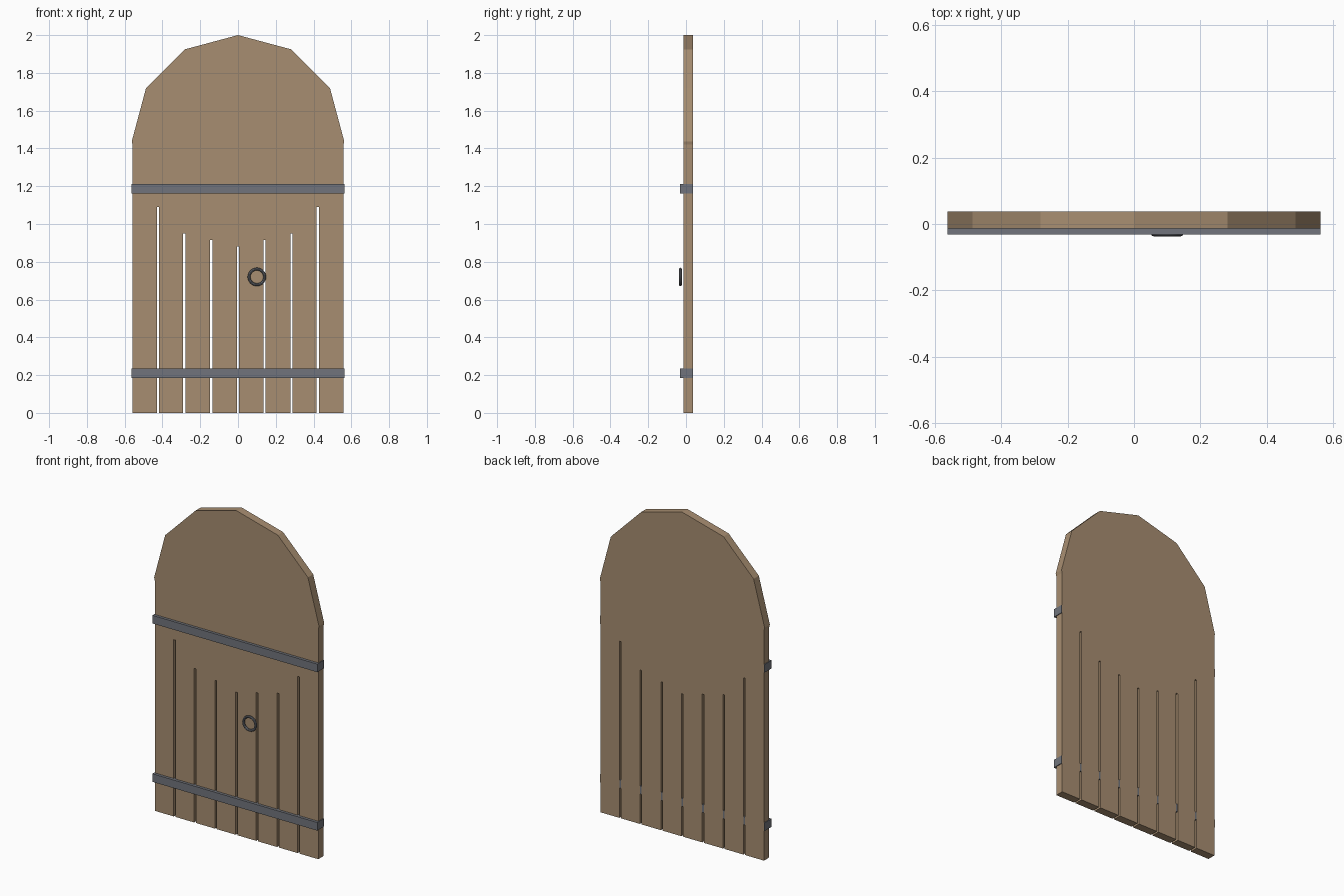
import bpy, bmesh
from math import cos, sin, pi, radians
from mathutils import Matrix

cube = bpy.data.objects.get("Cube")
if cube:
    bpy.data.objects.remove(cube, do_unlink=True)


def material(name, rgb):
    m = bpy.data.materials.new(name)
    m.use_nodes = True
    color = (*rgb, 1)
    m.diffuse_color = color
    m.node_tree.nodes["Principled BSDF"].inputs["Base Color"].default_value = color
    return m


def add_object(name, bm, mat):
    bmesh.ops.recalc_face_normals(bm, faces=bm.faces)
    mesh = bpy.data.meshes.new(name)
    bm.to_mesh(mesh)
    bm.free()
    mesh.materials.append(mat)
    obj = bpy.data.objects.new(name, mesh)
    bpy.context.collection.objects.link(obj)
    return obj


wood = material("oak brown", (0.39, 0.27, 0.165))
iron = material("iron grey", (0.165, 0.175, 0.2))

FRONT, BACK = -0.014, 0.037
HALF, RADIUS, SPRING = 0.558, 0.5625, 1.4375
GAP = 0.006

# Door panel: planks parted by slots below, faceted arch above
slots = [(-0.423, 1.09), (-0.284, 0.95), (-0.142, 0.915), (0, 0.88),
         (0.14, 0.915), (0.283, 0.95), (0.422, 1.09)]
outline = [(-HALF, 0)]
for x, top in slots:
    outline += [(x - GAP, 0), (x - GAP, top), (x + GAP, top), (x + GAP, 0)]
outline += [(HALF, 0), (HALF, 1.42)]
outline += [(RADIUS * cos(i * pi / 6), SPRING + RADIUS * sin(i * pi / 6)) for i in range(7)]
outline.append((-HALF, 1.42))

bm = bmesh.new()
face = bm.faces.new([bm.verts.new((x, FRONT, z)) for x, z in outline])
ext = bmesh.ops.extrude_face_region(bm, geom=[face], use_keep_orig=True)
moved = [v for v in ext["geom"] if isinstance(v, bmesh.types.BMVert)]
bmesh.ops.translate(bm, verts=moved, vec=(0, BACK - FRONT, 0))
bmesh.ops.triangulate(bm, faces=[f for f in bm.faces if len(f.verts) > 4])
add_object("door_panel", bm, wood)

# Iron straps pass through the panel depth and stop just inside its back
for name, z in (("lower_strap", 0.209), ("upper_strap", 1.186)):
    bm = bmesh.new()
    front, back = -0.031, BACK - 0.001
    bmesh.ops.create_cube(bm, size=1, matrix=Matrix.Translation((0, (front + back) / 2, z))
                          @ Matrix.Diagonal((2 * RADIUS, back - front, 0.05, 1)))
    add_object(name, bm, iron)

# Pull ring
bpy.ops.mesh.primitive_torus_add(major_segments=24, minor_segments=8, major_radius=0.0415,
                                 minor_radius=0.0075, location=(0.1, -0.0295, 0.72),
                                 rotation=(radians(90), 0, 0))
ring = bpy.context.object
ring.name = "pull_ring"
ring.data.materials.append(iron)
bpy.ops.object.shade_smooth_by_angle()
